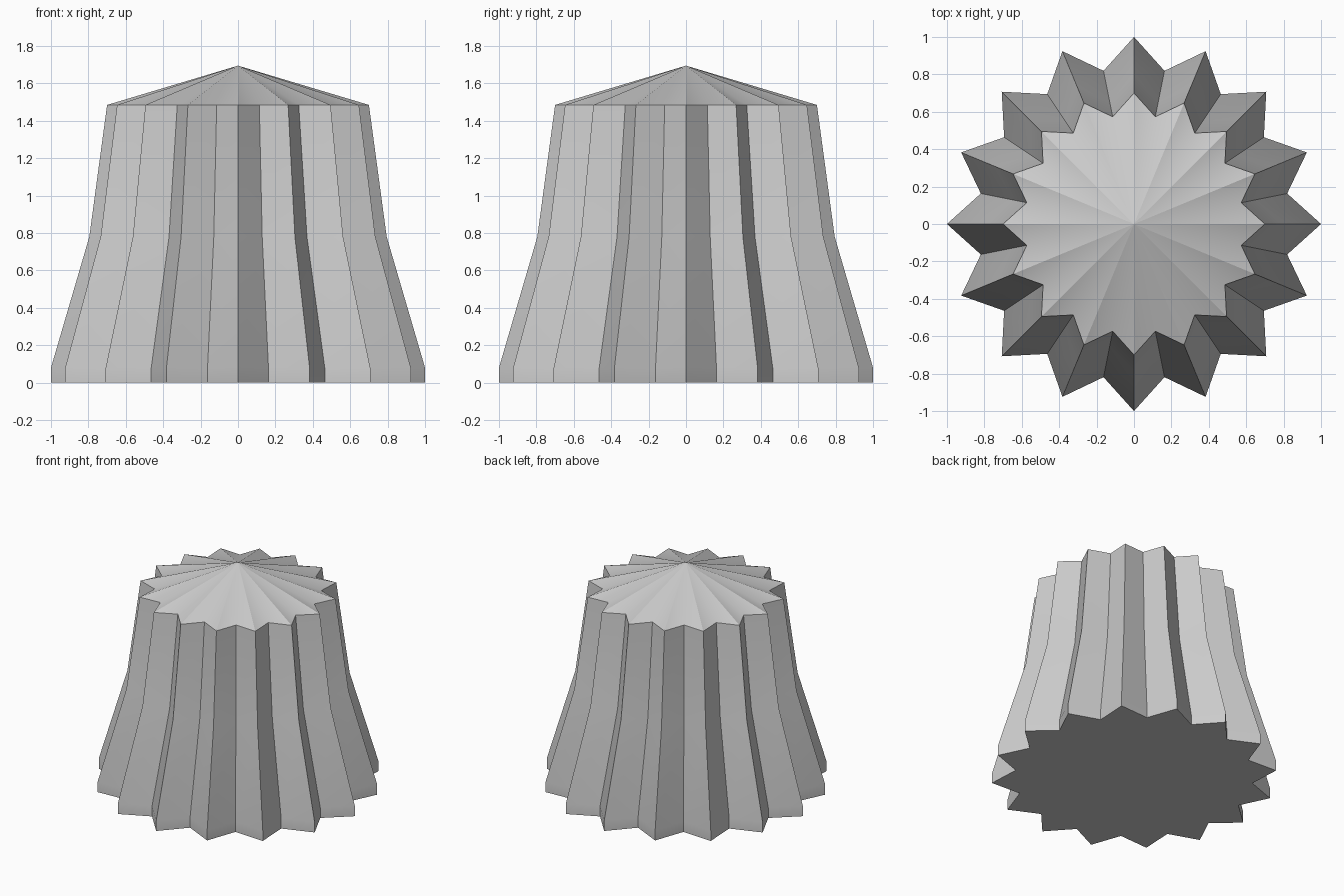
import bpy, bmesh, math

if "Cube" in bpy.data.objects:
    bpy.data.objects.remove(bpy.data.objects["Cube"])

POINTS = 16          # number of pleats around the body
VALLEY = 0.835       # valley radius relative to ridge radius
PROFILE = [(1.0, 0.0), (1.0, 0.08), (0.795, 0.78), (0.70, 1.485)]  # ridge radius, height
APEX = 1.695

grey = bpy.data.materials.new("light grey")
grey.diffuse_color = (0.6, 0.6, 0.6, 1)
grey.use_nodes = True
grey.node_tree.nodes["Principled BSDF"].inputs["Base Color"].default_value = grey.diffuse_color

bm = bmesh.new()


def star_ring(radius, z):
    ring = []
    for i in range(POINTS * 2):
        a = math.pi * i / POINTS
        r = radius * (VALLEY if i % 2 else 1.0)
        ring.append(bm.verts.new((r * math.cos(a), r * math.sin(a), z)))
    return ring


# pleated side walls
rings = [star_ring(r, z) for r, z in PROFILE]
n = POINTS * 2
for low, high in zip(rings, rings[1:]):
    for i in range(n):
        j = (i + 1) % n
        bm.faces.new((low[i], low[j], high[j], high[i]))

# flat base and shallow folded roof
bm.faces.new(rings[0][::-1])
tip = bm.verts.new((0, 0, APEX))
for i in range(n):
    bm.faces.new((rings[-1][i], rings[-1][(i + 1) % n], tip))

mesh = bpy.data.meshes.new("pleated_body")
bm.to_mesh(mesh)
bm.free()
mesh.materials.append(grey)
body = bpy.data.objects.new("pleated_body", mesh)
bpy.context.collection.objects.link(body)

# smooth along each pleat, sharp at the folds
bpy.context.view_layer.objects.active = body
body.select_set(True)
bpy.ops.object.shade_smooth_by_angle(angle=math.radians(30))
